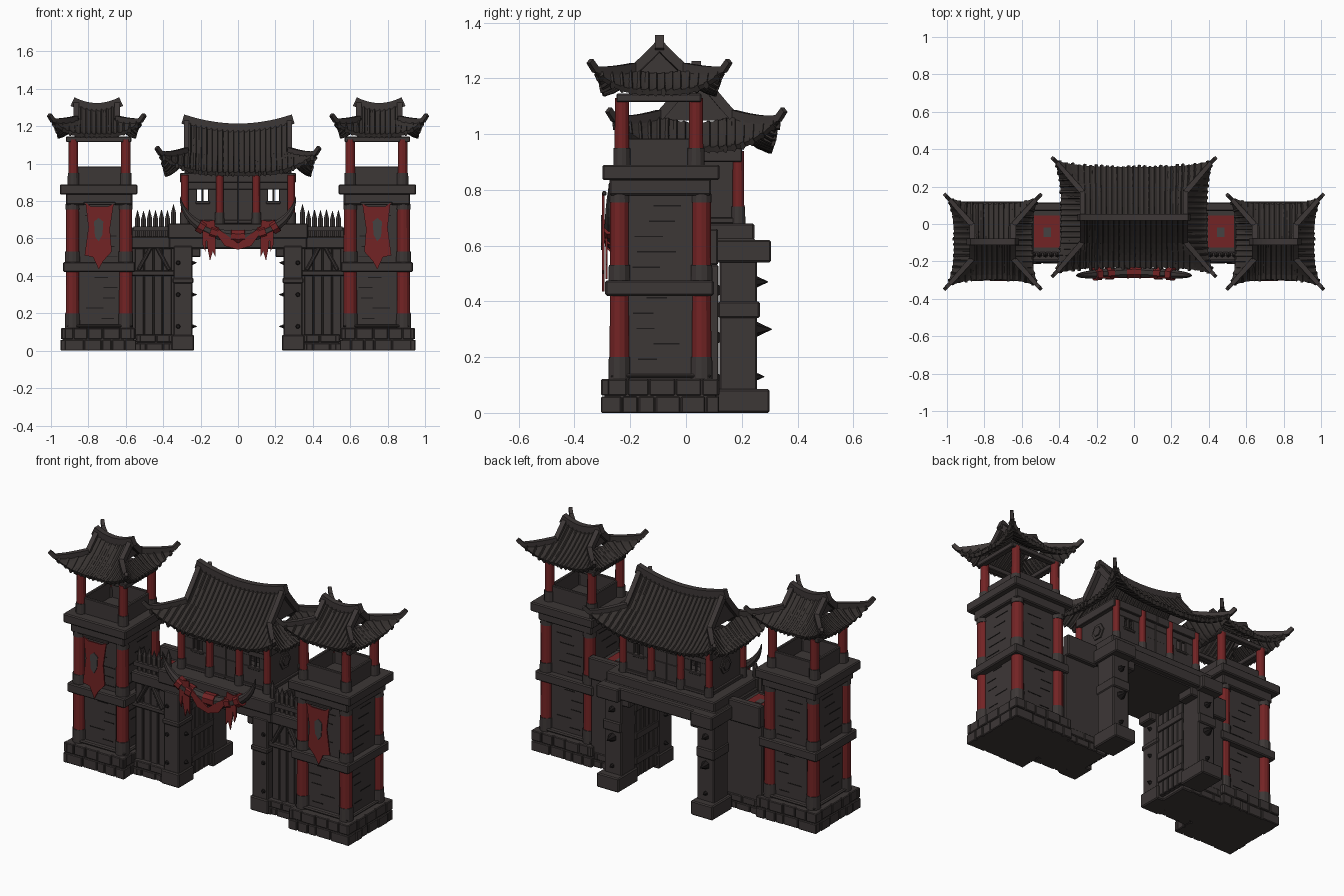
import bpy, bmesh, math, random
from mathutils import Vector, Matrix

random.seed(4)
if "Cube" in bpy.data.objects:
    bpy.data.objects.remove(bpy.data.objects["Cube"])

def material(name, rgb):
    m = bpy.data.materials.new(name)
    m.use_nodes = True
    m.diffuse_color = (*rgb, 1)
    m.node_tree.nodes["Principled BSDF"].inputs["Base Color"].default_value = (*rgb, 1)
    return m

WOOD = material("dark_wood", (.046, .038, .037))
ROOF = material("roof_tile", (.037, .031, .029))
RED = material("red_paint", (.17, .017, .018))
DARK = material("black_gap", (.012, .010, .010))
GREY = material("emblem_grey", (.06, .055, .054))

def make(name, bm, mat, mirror=True, bevel=0.0, thick=0.0):
    bmesh.ops.recalc_face_normals(bm, faces=bm.faces)
    me = bpy.data.meshes.new(name)
    bm.to_mesh(me)
    bm.free()
    me.materials.append(mat)
    ob = bpy.data.objects.new(name, me)
    bpy.context.scene.collection.objects.link(ob)
    if thick:
        mod = ob.modifiers.new("thickness", "SOLIDIFY")
        mod.thickness, mod.offset = thick, 0
    if bevel:
        mod = ob.modifiers.new("worn_edges", "BEVEL")
        mod.width, mod.segments = bevel, 1
    if mirror:
        ob.modifiers.new("other_side", "MIRROR").use_mirror_merge = False

def box(bm, x0, x1, y0, y1, z0, z1, turn=0):
    c = Vector((x0 + x1, y0 + y1, z0 + z1)) / 2
    bmesh.ops.create_cube(bm, size=1, matrix=Matrix.Translation(c) @ Matrix.Rotation(turn, 4, "Y")
                          @ Matrix.Diagonal((x1 - x0, y1 - y0, z1 - z0, 1)))

def boxes(name, mat, rows, mirror=True, bevel=.006):
    bm = bmesh.new()
    for r in rows:
        box(bm, *r)
    make(name, bm, mat, mirror, bevel)

def cone(bm, p, r0, r1, length, axis=(0, 0, 1), n=12):
    m = Matrix.Translation(Vector(p) + Vector(axis) * length / 2)
    m = m @ Vector((0, 0, 1)).rotation_difference(Vector(axis)).to_matrix().to_4x4()
    bmesh.ops.create_cone(bm, cap_ends=True, segments=n, radius1=r0, radius2=r1, depth=length, matrix=m)

def columns(name, xs, ys, painted, sleeves):
    for part, mat, spans in (("_paint", RED, painted), ("_sleeves", WOOD, sleeves)):
        bm = bmesh.new()
        for x in xs:
            for y in ys:
                for z, r, length in spans:
                    cone(bm, (x, y, z), r, r - .001, length)
        make(name + part, bm, mat)

def sweep(bm, pts, w, h, n=4, scale=lambda f: 1):
    rings, pts = [], [Vector(p) for p in pts]
    for i, p in enumerate(pts):
        t = (pts[min(i + 1, len(pts) - 1)] - pts[max(i - 1, 0)]).normalized()
        side = t.cross(Vector((0, 0, 1))).normalized()
        up, k = side.cross(t), scale(i / (len(pts) - 1))
        angs = [2 * math.pi * (j + .5) / n for j in range(n)]
        rings.append([bm.verts.new(p + k * (side * w * math.cos(a) + up * h * math.sin(a))) for a in angs])
    for a, b in zip(rings, rings[1:]):
        for j in range(n):
            bm.faces.new((a[j], a[(j + 1) % n], b[(j + 1) % n], b[j]))
    bm.faces.new(rings[0])
    bm.faces.new(rings[-1])

def sheet(name, mat, outlines, y, thick=.008):
    bm = bmesh.new()
    for pts in outlines:
        bm.faces.new([bm.verts.new((x, y, z)) for x, z in pts])
    make(name, bm, mat, thick=thick)

def stones(name, x0, x1, y0, y1, z0, z1):
    # two courses of rough blocks round a solid core
    bm, h = bmesh.new(), (z1 - z0) / 2
    box(bm, x0 + .012, x1 - .012, y0 + .012, y1 - .012, z0, z1 - .004)
    for za in (z0, z0 + h):
        for along_x in (True, False):
            a, end = (x0, x1) if along_x else (y0, y1)
            while a < end - .001:
                b = a + random.uniform(.05, .1)
                b = end if end - b < .04 else b
                j, c = random.uniform(0, .008), b - .004
                for s in ((y0 + j, y0 + .03), (y1 - .03, y1 - j)) if along_x else ((x0 + j, x0 + .03), (x1 - .03, x1 - j)):
                    box(bm, *((a, c, *s) if along_x else (*s, a, c)), za, za + h - .004)
                a = b
    make(name, bm, WOOD, bevel=.004)

def roof(name, cx, cy, A, B, G, zr, ze, tm, lift, sag, flare, ribs, mirror):
    def width(t):
        return G if t < tm else G + (A - G) * (t - tm) / (1 - tm)

    def surf(u, t, end, sgn):
        # end panels fall along x, long panels fall along y
        e = abs(u) ** 4 * max(0, (t - tm) / (1 - tm))
        z = zr - (zr - ze) * (1 - max(0, 1 - t) ** 1.35) + lift * e + sag * u * u * max(0, 1 - t)
        k = math.copysign(flare * e, u)
        if end:
            return Vector((cx + sgn * (width(t) + flare * e), cy + u * t * B + k, z))
        return Vector((cx + u * width(t) + k, cy + sgn * (t * B + flare * e), z))

    skin, rib, trim = bmesh.new(), bmesh.new(), bmesh.new()
    for end, sgn in ((False, -1), (False, 1), (True, -1), (True, 1)):
        first = tm if end else 0
        grid = [[skin.verts.new(surf(i / 8 - 1, first + (1 - first) * j / 8, end, sgn))
                 for i in range(17)] for j in range(9)]
        for p, q in zip(grid, grid[1:]):
            for i in range(16):
                skin.faces.new((p[i], p[i + 1], q[i + 1], q[i]))
        # round tiles running down the slope
        half = B if end else A
        count = int(ribs * half / A)
        for k in range(count):
            d = half * ((k + .5) / count * 2 - 1)
            t0 = max(tm, abs(d) / B) if end else 0 if abs(d) < G else tm + (abs(d) - G) / (A - G) * (1 - tm)
            tip = random.uniform(1.0, 1.045)
            path = []
            for t in [t0 + (tip - t0) * j / 6 for j in range(7)]:
                u = d / (t * B if end else width(t))
                path.append(surf(max(-1, min(1, u)), t, end, sgn))
            sweep(rib, path, A / ribs * .75, .017, 5)
    # hips with upturned tips, verges and gable walls
    for sx in (-1, 1):
        gable = []
        for sy in (-1, 1):
            hip = [surf(sx, tm + (1 - tm) * j / 6, False, sy) + Vector((0, 0, .012)) for j in range(7)]
            hip.append(hip[-1] + Vector((sx * .02, sy * .02, .03)))
            sweep(trim, hip, .02, .024, 4, lambda f: 1 - .35 * f * f)
            verge = [surf(sx, tm * j / 4, False, sy) + Vector((0, 0, .006)) for j in range(5)]
            sweep(trim, verge, .02, .024)
            gable.append([v - Vector((sx * .012, 0, .015)) for v in verge])
        trim.faces.new([trim.verts.new(v) for v in gable[0][::-1] + gable[1][1:]])
    ridge = [(cx + x * (G + .02), cy, zr + .014 + sag * x * x * 1.1) for x in [i / 5 - 1 for i in range(11)]]
    sweep(trim, ridge, .024, .036)
    make(name + "_skin", skin, ROOF, mirror, thick=.018)
    make(name + "_tiles", rib, ROOF, mirror)
    make(name + "_ridges", trim, WOOD, mirror)

# Side towers
stones("tower_base", .545, .95, -.305, .12, 0, .125)
boxes("tower_body", WOOD, [(.59, .895, -.24, .06, .1, .85)])
boxes("tower_ledges", WOOD, [(.55, .935, -.29, .10, .42, .475), (.565, .92, -.275, .09, .78, .84),
                             (.538, .953, -.30, .12, .835, .89), (.565, .915, -.27, .09, .125, .14)])
for part, x0, x1, y0, y1, w, z0, z1 in (("tower_parapet", .6, .88, -.235, .045, .02, .88, .985),
                                        ("tower_roof_frame", .57, .92, -.25, .055, .035, 1.115, 1.145)):
    boxes(part, WOOD, [(x0, x1, y0, y0 + w, z0, z1), (x0, x1, y1 - w, y1, z0, z1),
                       (x0, x0 + w, y0, y1, z0, z1), (x1 - w, x1, y0, y1, z0, z1)], bevel=.004)
columns("tower_lower_columns", (.60, .885), (-.238, .055), ((.19, .036, .24), (.52, .035, .25)),
        ((.12, .04, .08), (.47, .04, .06), (.755, .037, .03)))
columns("tower_upper_columns", (.60, .88), (-.23, .036), ((.94, .026, .19),), ((.885, .031, .065),))
roof("tower_roof", .755, -.095, .205, .2, .11, 1.285, 1.15, .45, .07, .03, .03, 15, True)
bm = bmesh.new()
for z in [.17 + .055 * i for i in range(11)]:
    if not .41 < z < .49:
        a, b = random.uniform(0, .08), random.uniform(.06, .14)
        for y in (-.24, .06):
            box(bm, .64 + a, .64 + a + b, y - .002, y + .002, z, z + .005)
        for x in (.59, .895):
            box(bm, x - .002, x + .002, -.195 + a, -.195 + a + b, z + .02, z + .025)
make("tower_plank_gaps", bm, DARK)

# Banners
sheet("banner", RED, [[(.665, .785), (.70, .77), (.785, .77), (.815, .79), (.80, .66), (.82, .51),
                       (.775, .50), (.745, .435), (.72, .48), (.675, .53), (.685, .65)]], -.297)
sheet("banner_emblem", GREY, [[(.72, .69), (.745, .71), (.77, .69), (.765, .61), (.745, .585), (.725, .62)]],
      -.303, .004)
boxes("banner_rod", WOOD, [(.655, .825, -.30, -.285, .78, .795)], bevel=.003)

# Wing walls with walkway and palisade
boxes("wing_wall", WOOD, [(.275, .57, -.165, .09, 0, .6)])
boxes("wing_planks", WOOD, [(x, x + .045, -.18 - random.uniform(0, .012), -.15, .08, .56)
                            for x in (.355, .405, .455, .505)], bevel=.003)
boxes("wing_beams", WOOD, [(.33, .57, -.205, -.15, .545, .61), (.34, .57, -.2, -.15, .40, .43),
                           (.36, .57, .07, .115, .53, .66), (.39, .41, -.205, -.17, .42, .56, .5),
                           (.49, .51, -.205, -.17, .42, .56, -.5)])
stones("wing_footing", .34, .55, -.215, .1, 0, .09)
boxes("walkway_cloth", RED, [(.395, .535, -.125, .045, .6, .607)], bevel=0)
boxes("walkway_emblem", GREY, [(.445, .485, -.07, -.02, .606, .610)], bevel=0)
bm = bmesh.new()
for i in range(7):
    x, top = .345 + i * .032, random.uniform(.69, .715) + (.04 if i == 0 else 0)
    cone(bm, (x, -.165, .59), .015, .015, top - .59, n=6)
    cone(bm, (x, -.165, top), .015, .001, .045, n=6)
box(bm, .33, .56, -.19, -.165, .64, .665)
make("palisade", bm, WOOD)

# Gate passage
boxes("gate_posts", WOOD, [
    (.243, .345, -.215, -.09, .03, .56), (.235, .355, -.225, -.08, 0, .085), (.25, .365, .12, .255, .03, .56),
    (.24, .385, .11, .3, 0, .085), (.24, .385, .1, .305, .54, .62), (.25, .37, .115, .265, .34, .40),
    (.237, .35, -.222, -.085, .36, .39)])
boxes("open_doors", WOOD, [(.25, .28, -.09 + i * .042, -.052 + i * .042, .02, .53) for i in range(5)]
      + [(.242, .27, -.09, .12, z, z + .04) for z in (.1, .25, .42)], bevel=.003)
bm = bmesh.new()
for z, s in ((.13, .7), (.30, 1.3), (.47, 1)):
    cone(bm, (.31, .25, z), .022 * s, .001, .045 * s, (0, 1, 0), 6)
    cone(bm, (.245, -.15, z), .014, .001, .025, (-1, 0, 0), 6)
    cone(bm, (.32, -.213, z), .013, .009, .012, (0, -1, 0), 8)
make("gate_spikes", bm, DARK)
boxes("lintel", WOOD, [(-.37, .37, -.21, .25, .545, .625), (-.375, .375, -.225, -.15, .60, .68),
                       (-.36, .36, -.2, .245, .62, .68), (-.3, .3, .19, .28, .55, .62)], mirror=False)
boxes("lintel_brackets", WOOD, [(.2, .26, -.2, -.1, .50, .56), (.2, .27, .14, .25, .50, .56)])

# Upper hall with open windows
rows = [(.265, .285, -.11, .18, .67, .98), (.27, .31, -.13, .2, .90, .95), (.27, .3, -.12, .19, .68, .70)]
for y in (-.115, .165):
    rows += [(0, .28, y, y + .02, .67, .80), (0, .28, y, y + .02, .862, .96), (0, .30, y - .01, y + .03, .68, .70),
             (.15, .228, y - .006, y + .026, .785, .8), (0, .31, y - .015, y + .035, .90, .95)]
    rows += [(a, b, y + .002, y + .018, .79, .87) for a, b in ((0, .16), (.185, .195), (.218, .28))]
boxes("hall_walls", WOOD, rows, bevel=.003)
columns("hall_columns", (.098, .285), (-.13, .188), ((.73, .021, .21),), ((.67, .025, .07),))
bm = bmesh.new()
for x, r in ((.28, .05), (.287, .03)):
    cone(bm, (x, .035, .81), r, r, .012, (1, 0, 0), 6)
make("hall_end_medallion", bm, WOOD)
roof("hall_roof", 0, .037, .385, .265, .275, 1.175, .945, .5, .10, .045, .03, 27, False)

# Horn garland with cloth wraps and ribbons
arc = [(.31 * math.sin(a), -.255 - .02 * abs(math.sin(a)), .61 + .23 * (1 - math.cos(a)))
       for a in [(i / 12 - 1) * 1.5 for i in range(25)]]
horn, wraps = bmesh.new(), bmesh.new()
sweep(horn, arc, .03, .032, 8, lambda f: max(.06, 1 - abs(2 * f - 1) ** 2.5))
for a, b in ((6, 8), (8, 10), (11, 14), (15, 17), (17, 19)):
    sweep(wraps, arc[a:b], .036, .038, 8)
make("horn_garland", horn, WOOD, False)
make("horn_wraps", wraps, RED, False)
sheet("red_ribbons", RED, [
    [(.125, .70), (.175, .69), (.165, .56), (.15, .48), (.135, .53), (.12, .50), (.12, .6)],
    [(.16, .69), (.19, .70), (.19, .57), (.175, .53)],
    [(0, .575), (.05, .61), (.13, .67), (.12, .63), (.07, .56), (0, .54)]], -.285)
